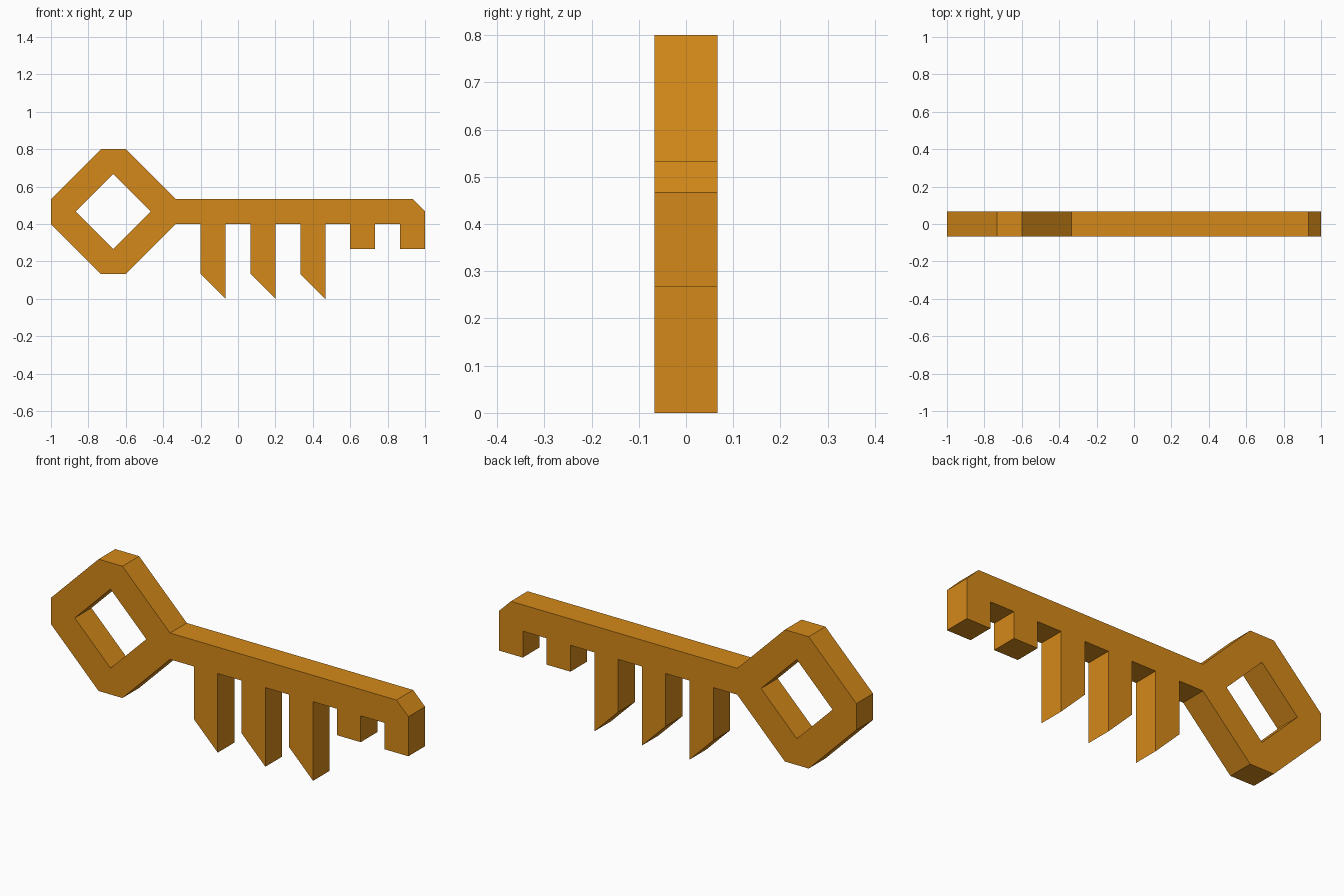
import bpy, bmesh

if "Cube" in bpy.data.objects:
    bpy.data.objects.remove(bpy.data.objects["Cube"])

U = 1 / 15  # design grid unit; the key is 30 x 2 x 12 units

# Outer outline, clockwise in (x, z): ring top, shaft top and chamfered tip
outline = [(-15, 6), (-15, 8), (-11, 12), (-9, 12), (-5, 8), (14, 8), (15, 7)]
# Two short square teeth at the tip
for x in (13, 9):
    outline += [(x + 2, 4), (x, 4), (x, 6)]
    if x == 13:
        outline.append((11, 6))
# Three long slanted teeth
for x in (5, 1, -3):
    outline += [(x + 2, 6), (x + 2, 0), (x, 2), (x, 6)]
# Underside of the ring
outline += [(-5, 6), (-9, 2), (-11, 2)]

# Diamond hole in the ring
hole = [(-13, 7), (-10, 10), (-7, 7), (-10, 4)]

# Fill the profile and extrude it through the thickness
bm = bmesh.new()
for loop in (outline, hole):
    verts = [bm.verts.new((x * U, -U, z * U)) for x, z in loop]
    for a, b in zip(verts, verts[1:] + verts[:1]):
        bm.edges.new((a, b))
bmesh.ops.triangle_fill(bm, edges=bm.edges[:], use_beauty=True, normal=(0, -1, 0))
result = bmesh.ops.extrude_face_region(bm, geom=bm.faces[:], use_keep_orig=True)
moved = [g for g in result["geom"] if isinstance(g, bmesh.types.BMVert)]
bmesh.ops.translate(bm, verts=moved, vec=(0, 2 * U, 0))
bmesh.ops.recalc_face_normals(bm, faces=bm.faces[:])

mesh = bpy.data.meshes.new("key")
bm.to_mesh(mesh)
bm.free()
key = bpy.data.objects.new("key", mesh)
bpy.context.collection.objects.link(key)

# Warm brass colour
brass = bpy.data.materials.new("brass")
brass.diffuse_color = (0.66, 0.25, 0.01, 1)
brass.use_nodes = True
brass.node_tree.nodes["Principled BSDF"].inputs["Base Color"].default_value = brass.diffuse_color
mesh.materials.append(brass)
